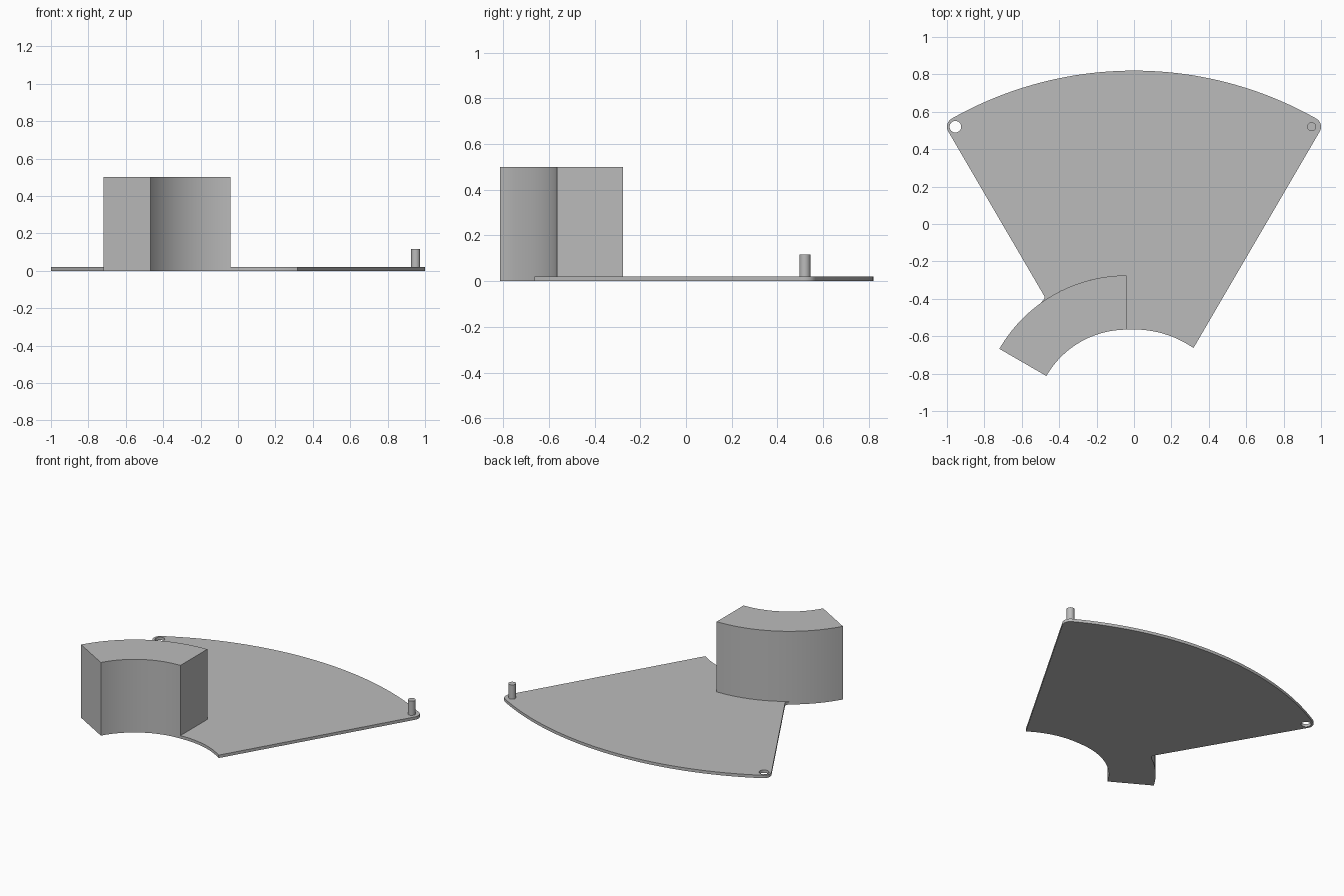
import bpy, bmesh
from math import radians, cos, sin

cube = bpy.data.objects.get("Cube")
if cube:
    bpy.data.objects.remove(cube, do_unlink=True)

grey = bpy.data.materials.new("plain grey")
grey.use_nodes = True
colour = (0.5, 0.5, 0.5, 1)
grey.diffuse_color = colour
grey.node_tree.nodes["Principled BSDF"].inputs["Base Color"].default_value = colour


def arc(cx, cy, r, start, end, n):
    """Points along an arc, angles in degrees."""
    angles = [radians(start + (end - start) * i / n) for i in range(n + 1)]
    return [(cx + r * cos(a), cy + r * sin(a)) for a in angles]


def prism(name, outline, z0, z1):
    """Extrude a flat outline between two heights."""
    bm = bmesh.new()
    face = bm.faces.new([bm.verts.new((x, y, z0)) for x, y in outline])
    top = bmesh.ops.extrude_face_region(bm, geom=[face])["geom"]
    bmesh.ops.translate(bm, vec=(0, 0, z1 - z0),
                        verts=[v for v in top if isinstance(v, bmesh.types.BMVert)])
    bmesh.ops.recalc_face_normals(bm, faces=bm.faces)
    mesh = bpy.data.meshes.new(name)
    bm.to_mesh(mesh)
    bm.free()
    mesh.materials.append(grey)
    obj = bpy.data.objects.new(name, mesh)
    bpy.context.collection.objects.link(obj)
    return obj


def activate(obj):
    bpy.ops.object.select_all(action="DESELECT")
    obj.select_set(True)
    bpy.context.view_layer.objects.active = obj


THICK = 0.02
LUG_X, LUG_Y, LUG_R = 0.95, 0.52, 0.05
BX, BY, B_IN, B_OUT = -0.04, -1.06, 0.495, 0.785

# Curved block standing beside the plate
block = prism("curved_block",
              arc(BX, BY, B_OUT, 90, 150, 32) + arc(BX, BY, B_IN, 150, 90, 32), 0, 0.5)

# Fan plate: inner arc, rounded lugs, outer arc, then the block's outer wall
outline = (arc(0, -1.124, 0.56, 94.1, 55.4, 20)
           + arc(LUG_X, LUG_Y, LUG_R, -30, 60, 10)
           + arc(0, -1.16, 1.98, 60.5, 119.5, 64)
           + arc(-LUG_X, LUG_Y, LUG_R, 120, 210, 10)
           + [(-0.477, -0.39), (-0.482, -0.404), (-0.491, -0.418)]
           + arc(BX, BY, B_OUT, 126, 90, 20))
plate = prism("fan_plate", outline, 0, THICK)

# Round hole through the left-hand lug
cutter = prism("hole_cutter", arc(-0.955, LUG_Y, 0.031, 0, 348.75, 31), -0.1, 0.1)
cutter.hide_render = True
activate(plate)
cut = plate.modifiers.new("hole", "BOOLEAN")
cut.operation = "DIFFERENCE"
cut.solver = "EXACT"
cut.object = cutter
bpy.ops.object.modifier_apply(modifier=cut.name)
bpy.data.objects.remove(cutter, do_unlink=True)

# Locating pin on the opposite lug
pin = prism("locating_pin", arc(LUG_X, LUG_Y, 0.024, 0, 348.75, 31), THICK, 0.117)

for obj in (block, plate, pin):
    activate(obj)
    bpy.ops.object.shade_smooth_by_angle(angle=radians(30))
